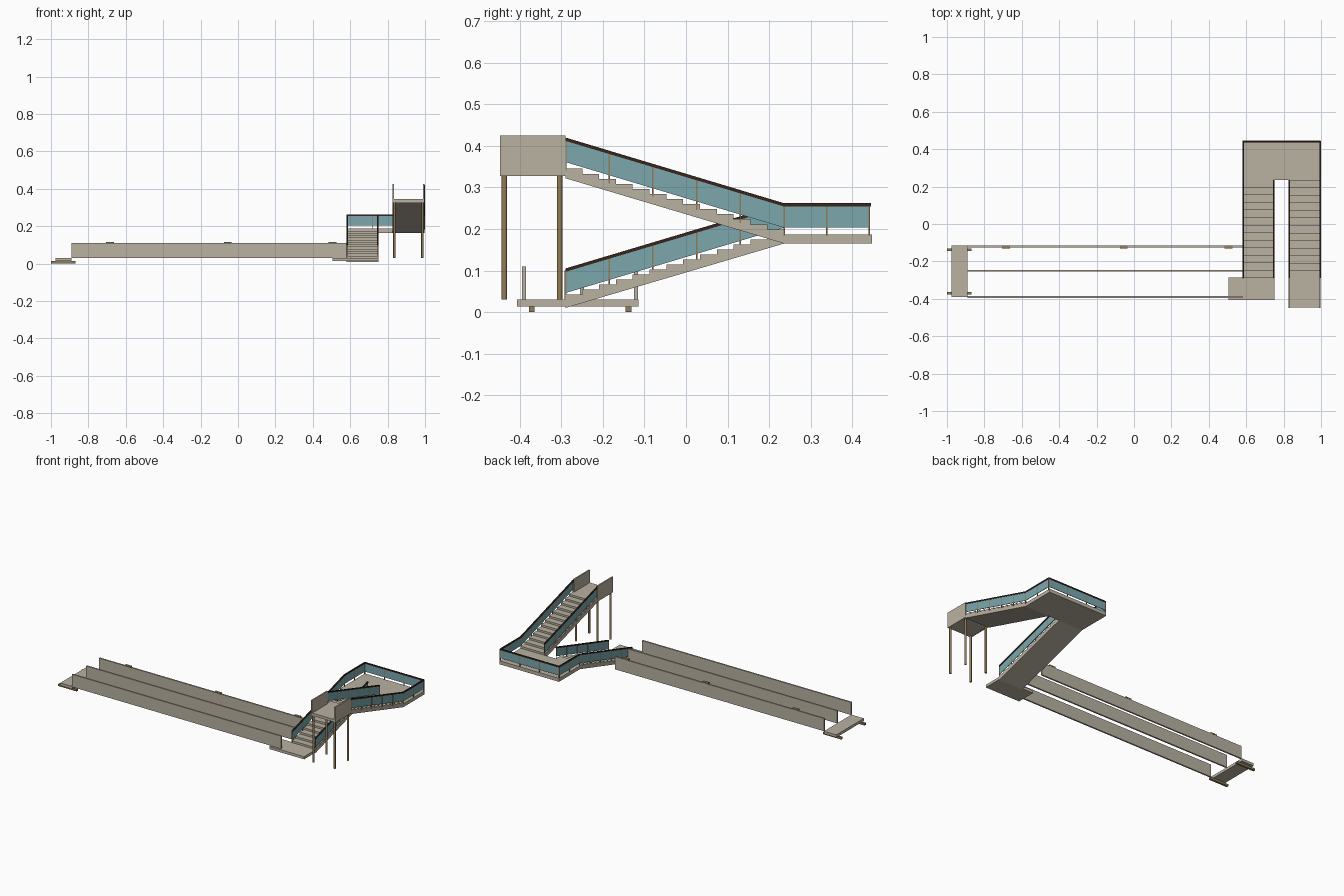
import bpy, bmesh
from mathutils import Vector

if "Cube" in bpy.data.objects:
    bpy.data.objects.remove(bpy.data.objects["Cube"])


def material(name, color):
    m = bpy.data.materials.new(name)
    m.diffuse_color = (*color, 1)
    m.use_nodes = True
    m.node_tree.nodes["Principled BSDF"].inputs["Base Color"].default_value = m.diffuse_color
    return m


CONCRETE = material("concrete", (0.49, 0.445, 0.36))
GLASS = material("teal glass", (0.20, 0.39, 0.42))
DARK = material("dark wood", (0.04, 0.018, 0.012))
BROWN = material("brown metal", (0.29, 0.20, 0.095))


def finish(name, bm, mat):
    bmesh.ops.recalc_face_normals(bm, faces=bm.faces)
    me = bpy.data.meshes.new(name)
    bm.to_mesh(me)
    bm.free()
    me.materials.append(mat)
    ob = bpy.data.objects.new(name, me)
    bpy.context.collection.objects.link(ob)
    return ob


def box(name, x, y, z, mat):
    bm = bmesh.new()
    bmesh.ops.create_cube(bm, size=1)
    for v in bm.verts:
        v.co = [a + (b - a) * (c + 0.5) for (a, b), c in zip((x, y, z), v.co)]
    return finish(name, bm, mat)


def extrude_x(name, profile, x0, x1, mat):
    """Extrude a (y, z) outline from x0 to x1."""
    bm = bmesh.new()
    face = bm.faces.new([bm.verts.new((x0, y, z)) for y, z in profile])
    ext = bmesh.ops.extrude_face_region(bm, geom=[face])
    for v in ext["geom"]:
        if isinstance(v, bmesh.types.BMVert):
            v.co.x = x1
    return finish(name, bm, mat)


def strip(name, a, b, low, high, width, mat):
    """Upright slab between two points, from low to high above them."""
    a, b = Vector(a), Vector(b)
    d = b - a
    side = Vector((-d.y, d.x, 0)).normalized() * width / 2
    bm = bmesh.new()
    bmesh.ops.create_cube(bm, size=1)
    for v in bm.verts:
        p = a + d * (v.co.x + 0.5) + side * (2 * v.co.y)
        p.z += low + (high - low) * (v.co.z + 0.5)
        v.co = p
    return finish(name, bm, mat)


def railing(name, a, b, bays):
    """Glass balustrade; a and b lie on the walking line."""
    strip(name + "_glass", a, b, 0.016, 0.068, 0.003, GLASS)
    strip(name + "_handrail", a, b, 0.067, 0.075, 0.008, DARK)
    for i in range(bays + 1):
        p = Vector(a).lerp(Vector(b), i / bays)
        box(name + "_post", (p.x - 0.002, p.x + 0.002), (p.y - 0.002, p.y + 0.002),
            (p.z - 0.004, p.z + 0.07), BROWN)


Y0, Y1 = -0.29, 0.236        # ends of both flights
LOW, MID, TOP = 0.03, 0.187, 0.345
LEFT = (0.58, 0.75)          # lower flight
RIGHT = (0.827, 0.997)       # upper flight
STEPS = 13


def flight(name, x, z0, z1, ya, yb, bottom0, bottom1):
    """Stepped slab climbing from ya to yb."""
    run, rise = (yb - ya) / STEPS, (z1 - z0) / STEPS
    pts = [(ya, bottom0)]
    for i in range(STEPS):
        z = z0 + (i + 1) * rise
        pts += [(ya + i * run, z), (ya + (i + 1) * run, z)]
    pts.append((yb, bottom1))
    extrude_x(name, pts, x[0], x[1], CONCRETE)


# stairs and landing
flight("lower_stairs", LEFT, LOW, MID, Y0, Y1, 0.01, 0.165)
flight("upper_stairs", RIGHT, MID, TOP, Y1, Y0, 0.165, 0.322)
box("landing", (0.58, 0.997), (Y1, 0.447), (0.165, MID), CONCRETE)
box("bottom_slab", (0.505, 0.75), (-0.407, -0.285), (0.013, LOW), CONCRETE)

# balustrades along the flights and around the landing
for x in (0.583, 0.747):
    railing("lower_stair_rail", (x, Y0, LOW), (x, Y1, MID), 5)
for x in (0.830, 0.996):
    railing("upper_stair_rail", (x, Y0, TOP), (x, Y1, MID), 5)
for x in (0.583, 0.996):
    railing("landing_side_rail", (x, Y1, MID), (x, 0.441, MID), 2)
railing("landing_back_rail", (0.581, 0.441, MID), (0.998, 0.441, MID), 3)

# upper platform with solid sides on four columns
box("platform_floor", RIGHT, (-0.447, Y0), (0.328, TOP), CONCRETE)
for x in (RIGHT[0], RIGHT[1] - 0.007):
    box("platform_side", (x - 0.001, x + 0.008), (-0.448, Y0), (0.327, 0.425), CONCRETE)
for x in (0.836, 0.986):
    for y in (-0.437, -0.304):
        bpy.ops.mesh.primitive_cylinder_add(vertices=16, radius=0.0065, depth=0.3,
                                            location=(x, y, 0.18))
        col = bpy.context.object
        col.name = "column"
        col.data.materials.append(BROWN)
        bpy.ops.object.shade_smooth_by_angle()

# long parallel walls
for y in (-0.39, -0.25, -0.12):
    box("long_wall", (-0.89, 0.58), (y - 0.005, y + 0.005), (LOW, 0.11), CONCRETE)

# small brackets on top of the back wall
for x in (-0.685, -0.055, 0.505):
    box("wall_bracket", (x - 0.021, x + 0.021), (-0.131, -0.114), (0.109, 0.117), BROWN)

# end slab on two beams
box("end_slab", (-0.977, -0.89), (-0.39, -0.114), (0.013, LOW), CONCRETE)
for y in (-0.371, -0.138):
    box("end_beam", (-1.0, -0.87), (y - 0.007, y + 0.007), (0, 0.013), BROWN)
